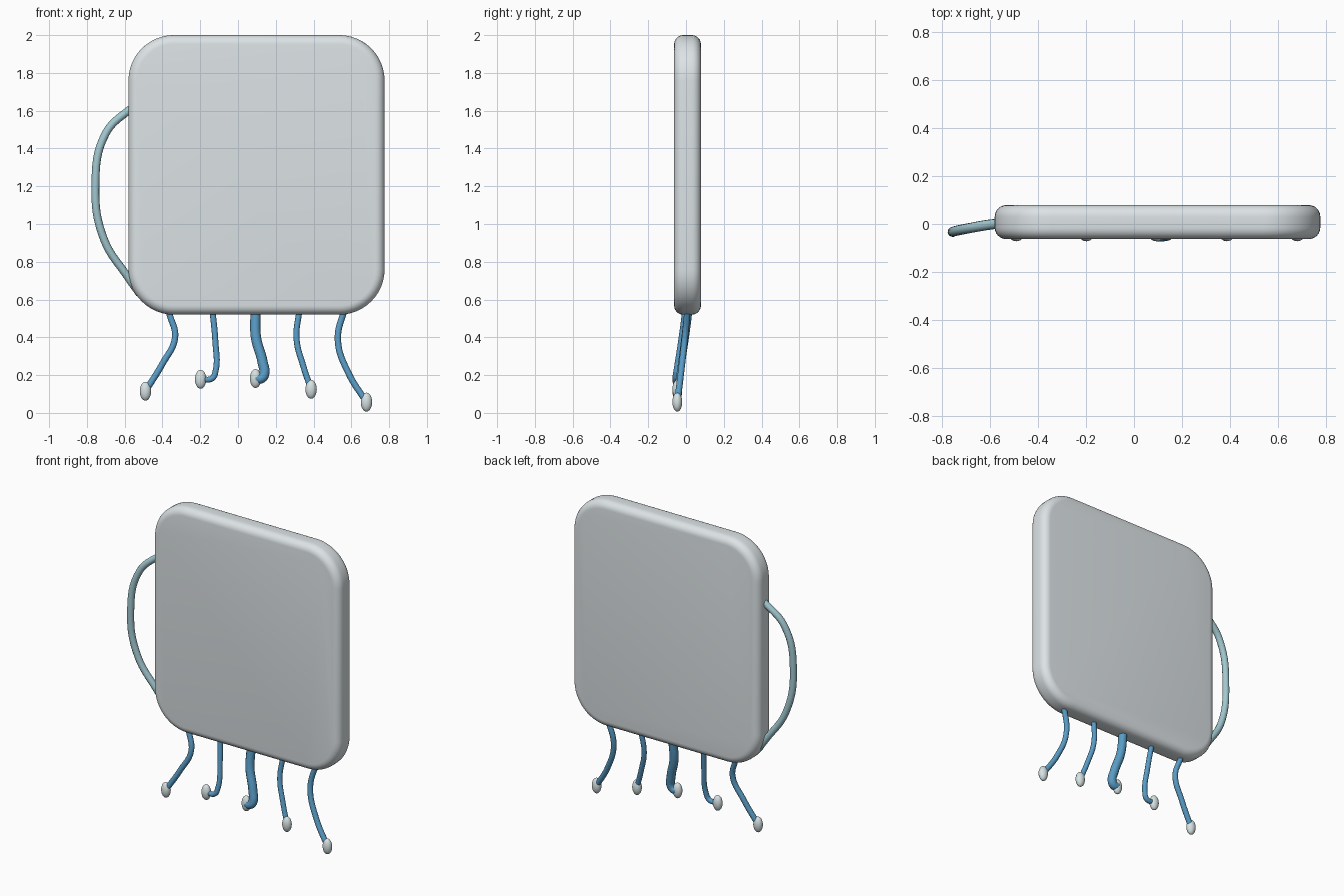
import bpy, bmesh, math

if "Cube" in bpy.data.objects:
    bpy.data.objects.remove(bpy.data.objects["Cube"])


def material(name, rgb):
    m = bpy.data.materials.new(name)
    m.diffuse_color = (*rgb, 1)
    m.use_nodes = True
    m.node_tree.nodes["Principled BSDF"].inputs["Base Color"].default_value = m.diffuse_color
    return m


PALE = material("pale_grey", (0.72, 0.77, 0.79))
TEAL = material("teal", (0.36, 0.58, 0.63))
BLUE = material("blue", (0.10, 0.33, 0.56))
TIP = material("tip_grey", (0.68, 0.76, 0.77))


def tube(name, points, radius, mat):
    """Round tube through the points as a smooth curve."""
    cu = bpy.data.curves.new(name, 'CURVE')
    cu.dimensions = '3D'
    cu.bevel_depth = radius
    cu.bevel_resolution = 4
    cu.resolution_u = 8
    cu.use_fill_caps = True
    sp = cu.splines.new('BEZIER')
    sp.bezier_points.add(len(points) - 1)
    for bp, co in zip(sp.bezier_points, points):
        bp.co = co
        bp.handle_left_type = bp.handle_right_type = 'AUTO'
    cu.materials.append(mat)
    ob = bpy.data.objects.new(name, cu)
    bpy.context.collection.objects.link(ob)
    return ob


# Slab body: rounded rectangle extruded in y, with rolled edges
X0, X1, Z0, Z1, Y0, Y1, R = -0.58, 0.776, 0.52, 2.0, -0.063, 0.079, 0.24
bm = bmesh.new()
ring = []
for k, (cx, cz) in enumerate([(X1 - R, Z1 - R), (X0 + R, Z1 - R),
                              (X0 + R, Z0 + R), (X1 - R, Z0 + R)]):
    for i in range(13):
        a = math.pi / 2 * (k + i / 12)
        ring.append(bm.verts.new((cx + R * math.cos(a), Y0, cz + R * math.sin(a))))
face = bm.faces.new(ring)
ext = bmesh.ops.extrude_face_region(bm, geom=[face])
for v in ext["geom"]:
    if isinstance(v, bmesh.types.BMVert):
        v.co.y = Y1
bmesh.ops.recalc_face_normals(bm, faces=bm.faces)
rims = [e for e in bm.edges if abs(e.verts[0].co.y - e.verts[1].co.y) < 1e-5]
bmesh.ops.bevel(bm, geom=rims, offset=0.048, segments=6, profile=0.5, affect='EDGES')
me = bpy.data.meshes.new("body")
bm.to_mesh(me)
bm.free()
me.materials.append(PALE)
body = bpy.data.objects.new("body", me)
bpy.context.collection.objects.link(body)
bpy.context.view_layer.objects.active = body
body.select_set(True)
bpy.ops.object.shade_smooth_by_angle(angle=math.radians(35))

# Side handle
tube("side_handle", [(-0.50, 0.005, 1.65), (-0.58, 0.0, 1.60), (-0.70, -0.02, 1.48),
                     (-0.755, -0.033, 1.20), (-0.71, -0.022, 0.92),
                     (-0.58, 0.0, 0.715), (-0.52, 0.005, 0.63)], 0.021, TEAL)

# Dangling cords: (radius, x/z path); y drifts forward towards the tips
CORDS = [
    (0.017, [(-0.38, 0.58), (-0.362, 0.52), (-0.333, 0.40), (-0.40, 0.26), (-0.49, 0.115)]),
    (0.016, [(-0.14, 0.58), (-0.133, 0.52), (-0.12, 0.38), (-0.119, 0.22),
             (-0.138, 0.182), (-0.198, 0.178)]),
    (0.027, [(0.092, 0.58), (0.092, 0.52), (0.095, 0.40), (0.13, 0.27),
             (0.137, 0.20), (0.12, 0.182), (0.093, 0.182)]),
    (0.016, [(0.335, 0.58), (0.322, 0.52), (0.31, 0.39), (0.345, 0.25), (0.387, 0.125)]),
    (0.017, [(0.585, 0.58), (0.556, 0.52), (0.529, 0.38), (0.585, 0.21), (0.68, 0.057)]),
]
for n, (r, path) in enumerate(CORDS, 1):
    ztop, zend = path[0][1], path[-1][1]
    pts = [(x, 0.01 - 0.056 * ((ztop - z) / (ztop - zend)) ** 1.2 if z > zend else -0.046, z)
           for x, z in path]
    tube(f"cord_{n}", pts, r, BLUE)
    # Oval tip on each cord
    bpy.ops.mesh.primitive_uv_sphere_add(segments=24, ring_count=16, radius=1,
                                         location=(path[-1][0], -0.046, zend))
    tip = bpy.context.object
    tip.name = f"cord_tip_{n}"
    tip.scale = (0.03, 0.026, 0.05)
    tip.data.materials.append(TIP)
    bpy.ops.object.shade_smooth()
